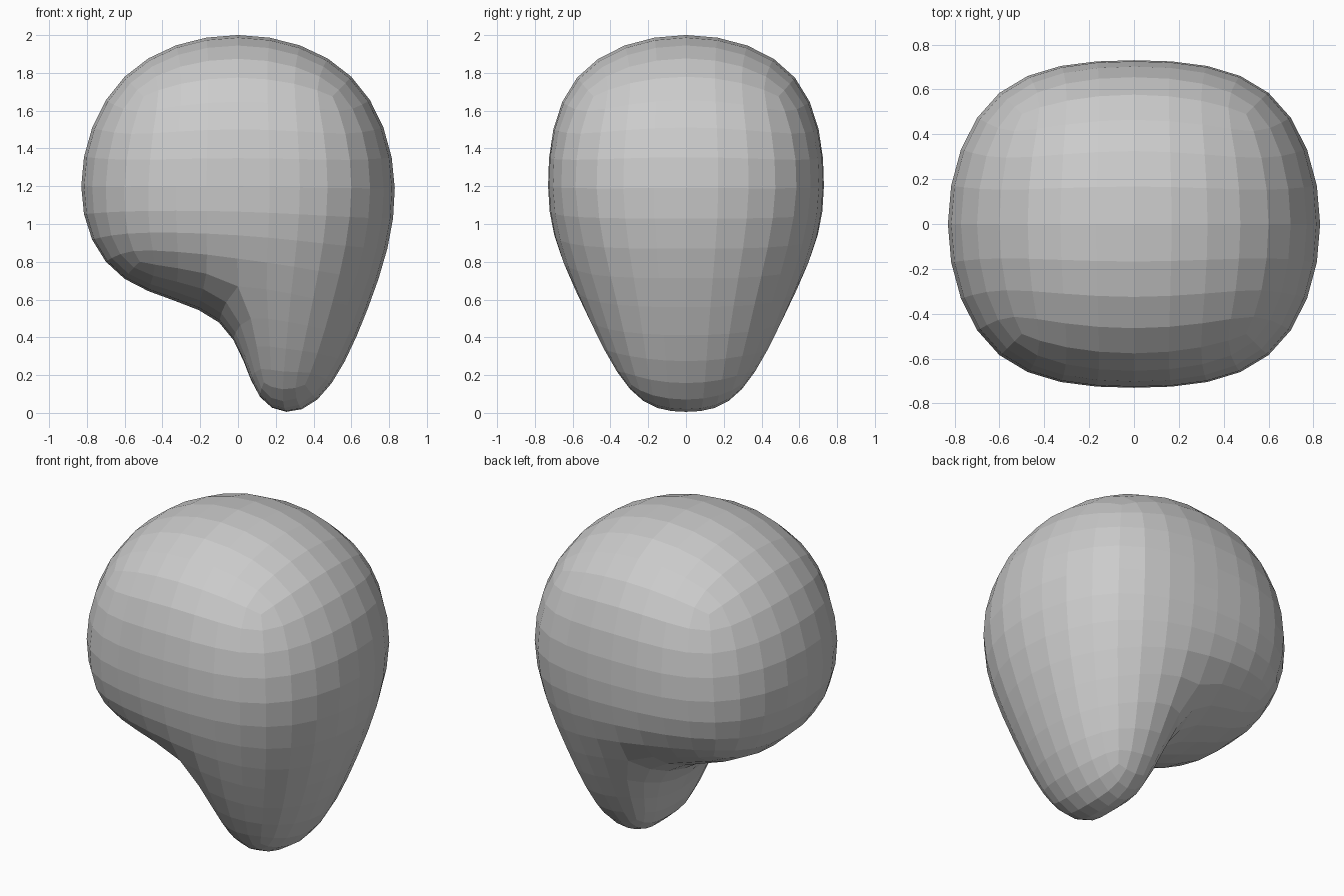
import bpy, bmesh
from mathutils import Vector

if "Cube" in bpy.data.objects:
    bpy.data.objects.remove(bpy.data.objects["Cube"])

# Centre outline (x, z) the smooth skin passes through, clockwise from top left
MID = [(-.60, 1.78), (0, 2.0), (.60, 1.78), (.83, 1.19), (.69, .56),
       (.42, .07), (.117, .085), (-.10, .478), (-.60, .71), (-.83, 1.20)]
# Side outline (x, half depth, z) in the same order, then the side centre
SIDE = [(-.50, .49, 1.675), (0, .577, 1.775), (.50, .49, 1.675), (.60, .585, 1.19),
        (.50, .455, .585), (.355, .29, .15), (.137, .285, .16), (0, .565, .67),
        (-.52, .475, .80), (-.60, .585, 1.20), (0, .73, 1.20)]
SIDE_FACES = [(0, 1, 10, 9), (1, 2, 3, 10), (9, 10, 7, 8), (10, 3, 4, 7), (7, 4, 5, 6)]

targets = [Vector((x, -y, z)) for x, y, z in SIDE]
targets += [Vector((x, 0, z)) for x, z in MID]
targets += [Vector((x, y, z)) for x, y, z in SIDE]
n = len(MID)
front, mid, back = 0, n + 1, 2 * n + 1

# Cage: two flat sides joined by two strips of quads
bm = bmesh.new()
v = [bm.verts.new(t) for t in targets]
for face in SIDE_FACES:
    for start in (front, back):
        bm.faces.new([v[start + i] for i in face])
for a, b in ((front, mid), (mid, back)):
    for i in range(n):
        j = (i + 1) % n
        bm.faces.new((v[a + i], v[a + j], v[b + j], v[b + i]))
bmesh.ops.recalc_face_normals(bm, faces=bm.faces[:])
mesh = bpy.data.meshes.new("rounded_body")
bm.to_mesh(mesh)
bm.free()
body = bpy.data.objects.new("rounded_body", mesh)
bpy.context.collection.objects.link(body)

# Smooth skin, flat shaded
sub = body.modifiers.new("Subdivision", 'SUBSURF')
sub.levels = sub.render_levels = 2

# Push the cage outward until the smoothed skin meets the outline points
for step in range(25):
    body.update_tag()
    bpy.context.view_layer.update()
    evaluated = body.evaluated_get(bpy.context.evaluated_depsgraph_get())
    skin = evaluated.to_mesh()
    smooth = [skin.vertices[i].co.copy() for i in range(len(targets))]
    evaluated.to_mesh_clear()
    for vert, target, co in zip(mesh.vertices, targets, smooth):
        vert.co += target - co
    mesh.update()
